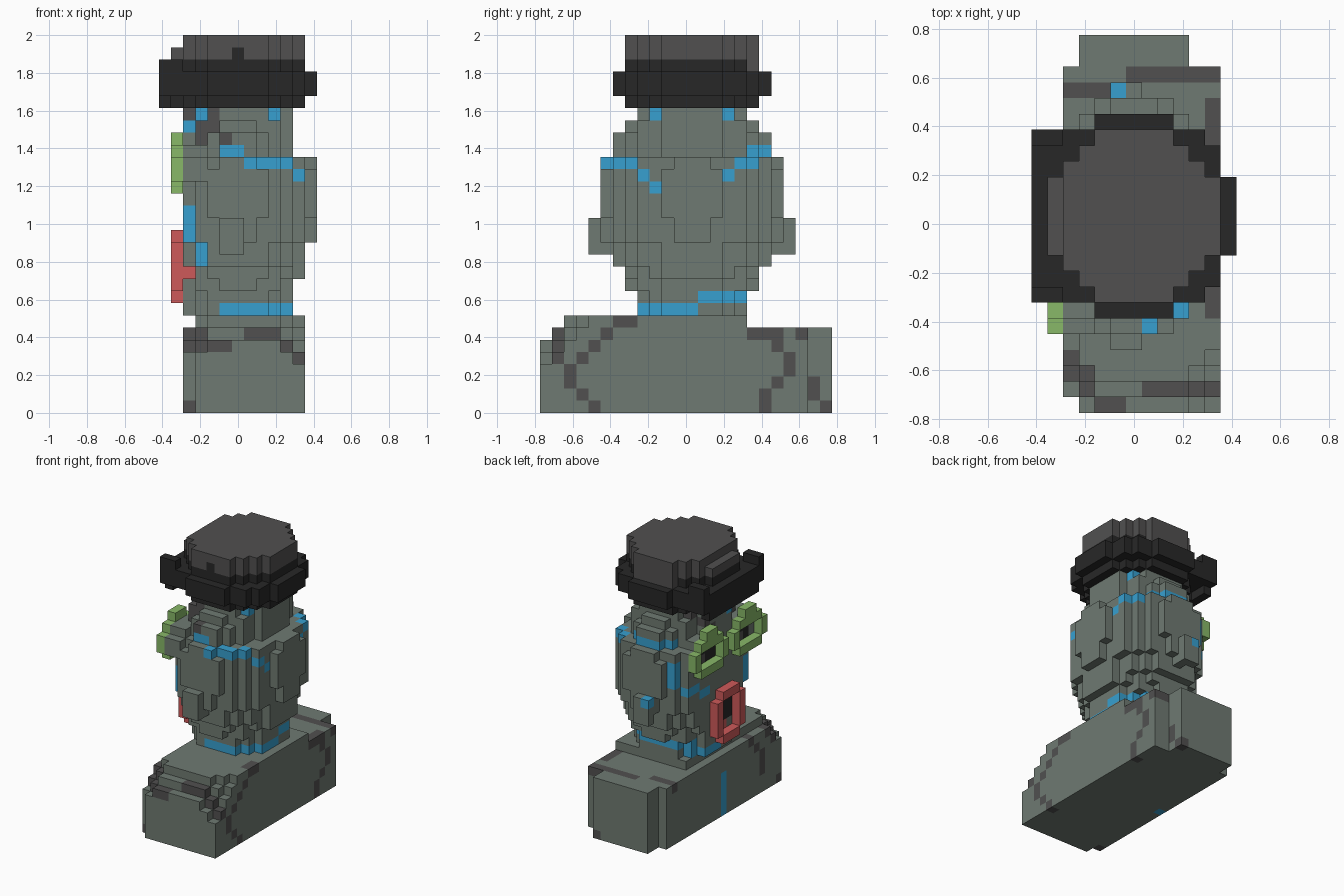
import bpy
import bmesh
from mathutils import Vector

if "Cube" in bpy.data.objects:
    bpy.data.objects.remove(bpy.data.objects["Cube"], do_unlink=True)

UNIT = 2 / 31          # edge length of one block


def linear(channel):
    c = channel / 255
    return c / 12.92 if c <= 0.04045 else ((c + 0.055) / 1.055) ** 2.4


def make_material(name, rgb):
    colour = [linear(c) for c in rgb] + [1.0]
    material = bpy.data.materials.new(name)
    material.use_nodes = True
    material.diffuse_color = colour
    shader = material.node_tree.nodes["Principled BSDF"]
    shader.inputs["Base Color"].default_value = colour
    shader.inputs["Roughness"].default_value = 0.9
    return material


MATERIALS = {
    "stone": make_material("stone_grey_green", (111, 122, 114)),
    "grey": make_material("dark_grey", (81, 80, 80)),
    "black": make_material("near_black", (39, 39, 39)),
    "blue": make_material("blue", (55, 160, 208)),
    "green": make_material("green", (136, 184, 104)),
    "red": make_material("red", (206, 90, 90)),
}
NAMES = list(MATERIALS)
DIRECTIONS = [Vector(d) for d in
              ((1, 0, 0), (-1, 0, 0), (0, 1, 0), (0, -1, 0), (0, 0, 1), (0, 0, -1))]


def box(cells, colour, xs, ys, zs):
    """Fill an inclusive range of blocks."""
    for i in range(xs[0], xs[1] + 1):
        for j in range(ys[0], ys[1] + 1):
            for k in range(zs[0], zs[1] + 1):
                cells[i, j, k] = colour


def disc(cells, colour, k, a, b, first=0):
    """Fill one elliptical layer around the head axis."""
    for i in range(first, 13):
        for j in range(24):
            if ((i - 6) / a) ** 2 + ((j - 12) / b) ** 2 <= 1:
                cells[i, j, k] = colour


# axis looked along, and whether the outermost block is the largest
SIDES = {"front": (1, False), "back": (1, True), "right": (0, True),
         "left": (0, False), "top": (2, True)}


def stroke(cells, colour, side, *points):
    """Paint a polyline on the outermost blocks of one side."""
    axis, largest = SIDES[side]
    others = [n for n in range(3) if n != axis]
    spots = {points[0]}
    for start, end in zip(points, points[1:]):
        steps = max(abs(end[0] - start[0]), abs(end[1] - start[1]), 1)
        for s in range(steps + 1):
            spots.add(tuple(round(p + (q - p) * s / steps) for p, q in zip(start, end)))
    for spot in spots:
        row = [c for c in cells if (c[others[0]], c[others[1]]) == spot]
        if row:
            pick = max if largest else min
            cells[pick(row, key=lambda c: c[axis])] = colour


def build(name, cells):
    """Turn the blocks into one skin of exposed faces."""
    bm = bmesh.new()
    corners = {}

    def corner(p):
        key = tuple(round(v * 2) for v in p)
        if key not in corners:
            corners[key] = bm.verts.new(((p.x - 6) * UNIT, (p.y - 11.5) * UNIT,
                                         (p.z + 0.5) * UNIT))
        return corners[key]

    for cell, colour in cells.items():
        centre = Vector(cell)
        for d in DIRECTIONS:
            if tuple(int(v) for v in centre + d) in cells:
                continue
            u = Vector((d.y, d.z, d.x))
            v = d.cross(u)
            quad = [centre + (d + u * s + v * t) / 2
                    for s, t in ((-1, -1), (1, -1), (1, 1), (-1, 1))]
            face = bm.faces.new([corner(p) for p in quad])
            face.material_index = NAMES.index(colour)
    mesh = bpy.data.meshes.new(name)
    bm.to_mesh(mesh)
    bm.free()
    for material in MATERIALS.values():
        mesh.materials.append(material)
    bpy.context.collection.objects.link(bpy.data.objects.new(name, mesh))


# shoulders: a long block whose front end rises in steps
bust = {}
box(bust, "stone", (2, 11), (1, 21), (0, 3))
box(bust, "stone", (3, 11), (0, 0), (0, 3))
box(bust, "stone", (3, 9), (22, 23), (0, 6))
for k in range(4, 8):
    for j in range(17 if k == 7 else 22):
        inset = max(k - 3 - j, 0)
        if inset <= 2:
            box(bust, "stone", (2 + max(inset, k // 7), 11 - inset), (j, j), (k, k))
stroke(bust, "grey", "right", (7, 7), (6, 7), (2, 3), (2, 2), (4, 0))
stroke(bust, "grey", "right", (17, 6), (18, 6), (20, 4), (20, 3), (18, 1), (18, 0))
stroke(bust, "grey", "right", (22, 2), (22, 1), (23, 0))
stroke(bust, "grey", "top", (6, 21), (11, 21))
stroke(bust, "grey", "top", (2, 20), (4, 20))
stroke(bust, "grey", "top", (7, 1), (9, 1))
stroke(bust, "grey", "top", (2, 3), (3, 2))
stroke(bust, "grey", "top", (11, 17), (11, 19))
stroke(bust, "grey", "front", (2, 5), (5, 5))
stroke(bust, "grey", "front", (7, 6), (8, 6))
stroke(bust, "grey", "front", (10, 5), (11, 4))
stroke(bust, "grey", "front", (2, 0))
stroke(bust, "grey", "left", (6, 6), (4, 4), (4, 2))
stroke(bust, "blue", "left", (11, 0), (11, 4))
build("shoulders", bust)

# head and neck: stacked ellipses with a flat face
head = {}
for k in range(8, 25):
    a = (4.5 if k < 11 or k > 20 else 5.5 if k < 14
         else 6.1 if k in (14, 15, 20) else 6.5)
    b = (4.5 if k < 10 or k == 24 else 5.5 if k < 12 or k == 23
         else 6.5 if k == 12 or k > 20 else 7.1 if k < 16 or k == 20 else 7.5)
    disc(head, "stone", k, a, b, first=2)
for j in (4, 20):                                   # ears
    box(head, "stone", (5, 6), (j, j), (13, 15))
stroke(head, "blue", "top", (5, 20))
for j in (6, 13):                                   # eye sockets and pupils
    box(head, "stone", (2, 3), (j, j + 3), (19, 21))
    box(head, "stone", (2, 3), (j - 1, j + 4), (19, 20))
    box(head, "black", (2, 2), (j + (j < 9), j + 2), (19, 20))
    box(head, "grey", (2, 2), (j + 2, j + 3), (19, 19))
    box(head, "grey", (2, 2), (j + 3, j + 3), (20, 20))
box(head, "black", (2, 2), (10, 12), (11, 13))      # mouth cavity
box(head, "red", (2, 2), (11, 11), (10, 10))
box(head, "grey", (2, 2), (12, 12), (10, 10))
box(head, "red", (2, 2), (9, 9), (11, 11))
stroke(head, "grey", "front", (2, 24))              # brow marks
stroke(head, "grey", "front", (4, 24), (4, 23), (3, 22))
stroke(head, "grey", "front", (3, 23))
stroke(head, "grey", "front", (5, 22))
stroke(head, "grey", "left", (13, 22), (15, 24))
stroke(head, "blue", "front", (2, 23))              # painted lines
stroke(head, "blue", "front", (5, 21), (6, 21), (7, 20), (10, 20), (11, 19))
stroke(head, "blue", "back", (8, 21), (4, 21))
stroke(head, "blue", "back", (3, 19), (3, 17), (2, 16))
stroke(head, "blue", "right", (5, 20), (7, 20), (9, 18))
stroke(head, "blue", "right", (15, 19), (16, 20), (17, 20), (17, 21), (18, 21))
stroke(head, "blue", "left", (17, 16), (14, 15))
stroke(head, "blue", "left", (7, 16), (7, 14))
stroke(head, "blue", "front", (2, 16), (2, 14))
stroke(head, "blue", "front", (3, 13), (3, 12))
for j in (9, 15):
    stroke(head, "blue", "right", (j, 24))
for i in (3, 9):
    stroke(head, "blue", "front", (i, 24))
stroke(head, "blue", "front", (5, 8), (10, 8))      # neck band
stroke(head, "blue", "right", (8, 8), (12, 8), (13, 9), (16, 9))
stroke(head, "blue", "back", (3, 9), (8, 9))
stroke(head, "blue", "left", (12, 8), (15, 8))
build("head", head)


def rim(name, colour, columns, hole_columns, hole_rows):
    """A one-block-deep ring on the face: rows filled per column, less a hole."""
    cells = {}
    for j, rows in columns:
        box(cells, colour, (1, 1), (j, j), rows)
    for j in hole_columns:
        for k in hole_rows:
            del cells[1, j, k]
    build(name, cells)


# lowest and highest block of each column
EYE = ((19, 20), (18, 21), (18, 22), (18, 22), (18, 21), (19, 20))
rim("right_eye_rim", "green", zip(range(5, 11), EYE), range(6, 10), (19, 20))
rim("left_eye_rim", "green", zip(range(12, 18), EYE), range(13, 17), (19, 20))
LIPS = ((10, 13), (9, 14), (9, 14), (9, 14), (10, 13))
rim("lips", "red", zip(range(9, 14), LIPS), range(10, 13), range(10, 14))

# hat: brim with a visor that turns up at both corners
brim = {}
for k in range(25, 29):
    radius = 6.5 if k in (26, 27) else 5.5
    disc(brim, "black", k, radius, radius)
box(brim, "black", (1, 2), (7, 17), (26, 27))
box(brim, "black", (0, 0), (8, 16), (25, 27))
for j in (7, 17):
    box(brim, "black", (0, 1), (j, j), (26, 28))
stroke(brim, "grey", "back", (4, 28), (8, 28))
build("hat_brim", brim)

crown = {}
for k in (29, 30):
    disc(crown, "grey", k, 5.5, 5.5, first=k - 28)
stroke(crown, "black", "front", (6, 29))
build("hat_crown", crown)
